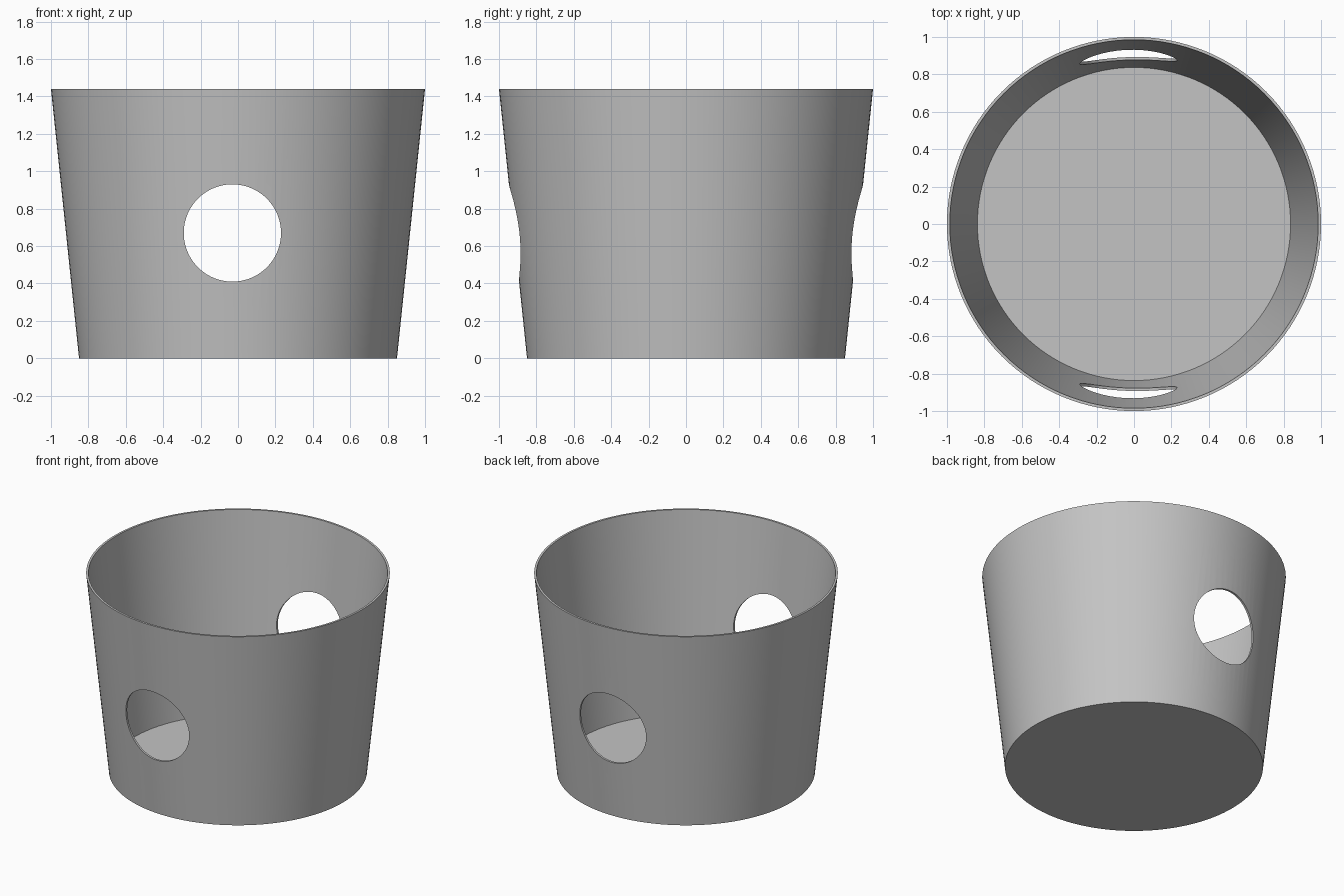
import bpy
import bmesh
import math

SEGMENTS = 128
HEIGHT, BASE_R, RIM_R = 1.44, 0.85, 1.0
WALL, FLOOR = 0.015, 0.02
HOLE_X, HOLE_Z, HOLE_R = -0.03, 0.67, 0.26

cube = bpy.data.objects.get("Cube")
if cube:
    bpy.data.objects.remove(cube, do_unlink=True)


def make_material(name, color):
    mat = bpy.data.materials.new(name)
    mat.use_nodes = True
    mat.diffuse_color = color
    mat.node_tree.nodes["Principled BSDF"].inputs["Base Color"].default_value = color
    return mat


def lathe(name, profile):
    """Spin (radius, z) points into a closed solid with flat end caps."""
    bm = bmesh.new()
    rings = []
    for r, z in profile:
        angles = [math.tau * i / SEGMENTS for i in range(SEGMENTS)]
        rings.append([bm.verts.new((r * math.cos(a), r * math.sin(a), z)) for a in angles])
    for low, high in zip(rings, rings[1:]):
        for i in range(SEGMENTS):
            j = (i + 1) % SEGMENTS
            bm.faces.new((low[i], low[j], high[j], high[i]))
    bm.faces.new(rings[0])
    bm.faces.new(rings[-1])
    bmesh.ops.recalc_face_normals(bm, faces=bm.faces)
    mesh = bpy.data.meshes.new(name)
    bm.to_mesh(mesh)
    bm.free()
    obj = bpy.data.objects.new(name, mesh)
    bpy.context.collection.objects.link(obj)
    return obj


# Tapered bucket: outer wall, thin rim, inner wall and floor
floor_r = BASE_R + (RIM_R - BASE_R) * FLOOR / HEIGHT - WALL
bucket = lathe("bucket", [(BASE_R, 0), (RIM_R, HEIGHT), (RIM_R - WALL, HEIGHT), (floor_r, FLOOR)])
bucket.data.materials.append(make_material("plain grey", (0.55, 0.55, 0.55, 1)))

# Round hand holes, cut straight through front and back
bpy.ops.mesh.primitive_cylinder_add(vertices=96, radius=HOLE_R, depth=3,
                                    location=(HOLE_X, 0, HOLE_Z),
                                    rotation=(math.pi / 2, 0, 0))
cutter = bpy.context.object
cutter.name = "hole_cutter"
cutter.hide_render = True

cut = bucket.modifiers.new("hand_holes", "BOOLEAN")
cut.operation = "DIFFERENCE"
cut.solver = "EXACT"
cut.object = cutter

bpy.ops.object.select_all(action="DESELECT")
bucket.select_set(True)
bpy.context.view_layer.objects.active = bucket
bpy.ops.object.modifier_apply(modifier=cut.name)
bpy.data.objects.remove(cutter, do_unlink=True)

# Smooth walls with crisp rim, floor and hole edges
bpy.ops.object.shade_smooth_by_angle(angle=math.radians(30))
